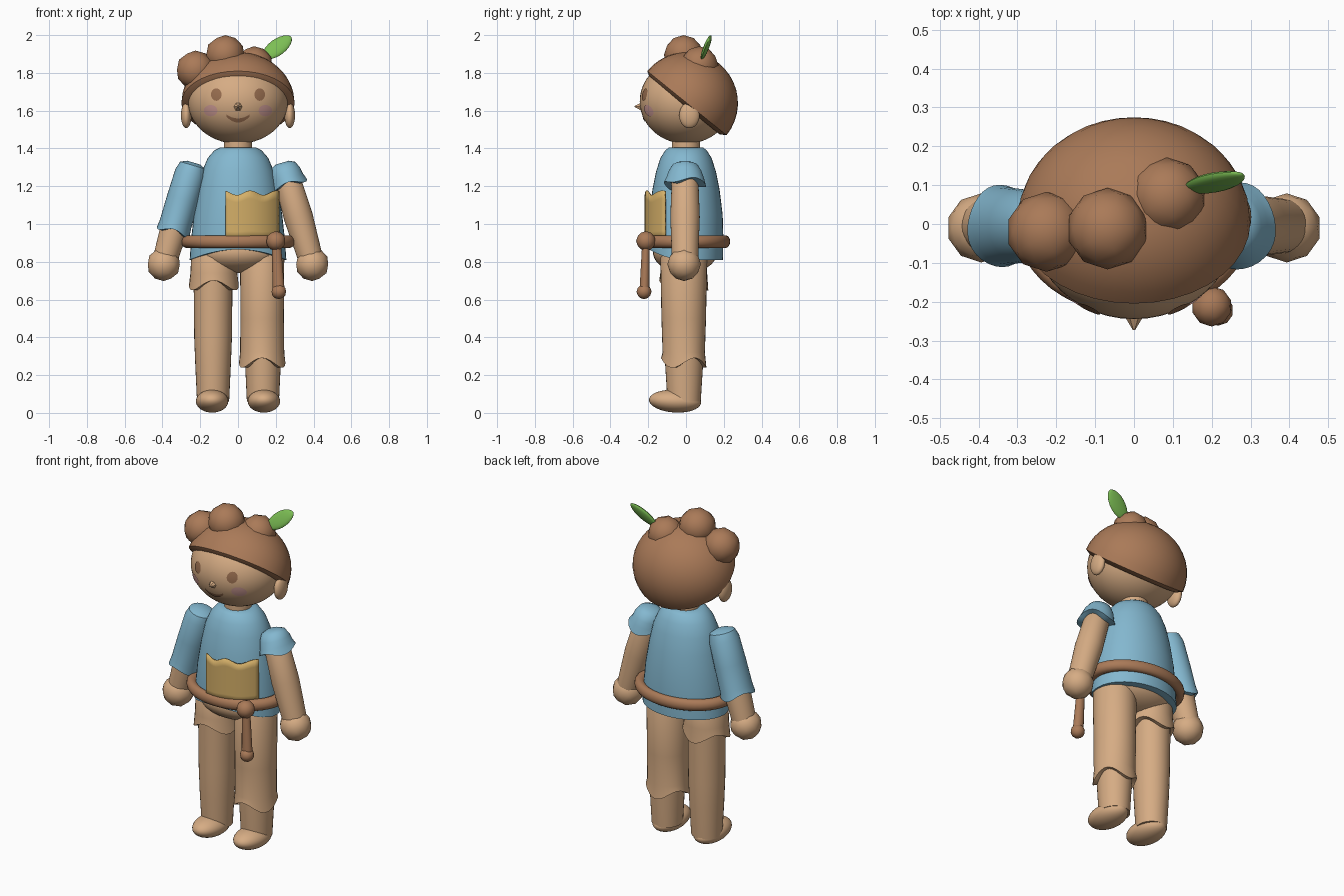
import bpy, bmesh
from math import sin, cos, pi, sqrt, radians
from mathutils import Matrix, Euler, Vector

cube = bpy.data.objects.get("Cube")
if cube:
    bpy.data.objects.remove(cube, do_unlink=True)


def linear(c):
    c /= 255
    return c / 12.92 if c < 0.04 else ((c + 0.055) / 1.055) ** 2.4


def material(name, *rgb):
    m = bpy.data.materials.new(name)
    m.use_nodes = True
    col = [linear(c) for c in rgb] + [1]
    m.diffuse_color = col
    m.node_tree.nodes["Principled BSDF"].inputs["Base Color"].default_value = col
    return m


SKIN = material("tan", 214, 172, 132)
HAIR = material("brown", 170, 122, 88)
BLUE = material("sky_blue", 132, 184, 208)
GOLD = material("sand_yellow", 212, 175, 104)
LEAF = material("leaf_green", 124, 190, 84)
FACE = material("face_brown", 150, 108, 78)
BLUSH = material("blush_pink", 203, 153, 147)


def finish(name, bm, mat, angle=40):
    bmesh.ops.recalc_face_normals(bm, faces=bm.faces)
    me = bpy.data.meshes.new(name)
    bm.to_mesh(me)
    bm.free()
    me.materials.append(mat)
    ob = bpy.data.objects.new(name, me)
    bpy.context.collection.objects.link(ob)
    bpy.ops.object.select_all(action='DESELECT')
    ob.select_set(True)
    bpy.context.view_layer.objects.active = ob
    bpy.ops.object.shade_smooth_by_angle(angle=radians(angle))
    return ob


def loft(name, rings, mat, loc=(0, 0, 0), rot=(0, 0, 0), hem=None, segs=32):
    """Stack elliptical rings (z, rx, ry); hem(angle) lifts the last two rings."""
    bm = bmesh.new()
    xf = Matrix.Translation(loc) @ Euler(rot).to_matrix().to_4x4()
    loops = []
    for i, (z, rx, ry) in enumerate(rings):
        loop = []
        for k in range(segs):
            a = 2 * pi * k / segs
            lift = hem(a) if hem and i >= len(rings) - 2 else 0
            loop.append(bm.verts.new(xf @ Vector((rx * cos(a), ry * sin(a), z + lift))))
        loops.append(loop)
    for a, b in zip(loops, loops[1:]):
        for k in range(segs):
            j = (k + 1) % segs
            bm.faces.new((a[k], a[j], b[j], b[k]))
    bm.faces.new(loops[0])
    bm.faces.new(loops[-1])
    return finish(name, bm, mat)


def ball(name, loc, size, mat, rot=(0, 0, 0), u=32, v=20):
    bm = bmesh.new()
    bmesh.ops.create_uvsphere(bm, u_segments=u, v_segments=v, radius=1)
    bm.transform(Matrix.LocRotScale(Vector(loc), Euler(rot), Vector(size)))
    return finish(name, bm, mat, 60)


def faceted_ball(name, loc, r, mat):
    bm = bmesh.new()
    bmesh.ops.create_icosphere(bm, subdivisions=2, radius=r)
    bm.transform(Matrix.Translation(loc))
    return finish(name, bm, mat, 60)


def patch(name, point, nu, nv, mat):
    """Sheet of nu x nv cells following point(u, v)."""
    bm = bmesh.new()
    g = [[bm.verts.new(point(i / nu, j / nv)) for j in range(nv + 1)] for i in range(nu + 1)]
    for i in range(nu):
        for j in range(nv):
            bm.faces.new((g[i][j], g[i + 1][j], g[i + 1][j + 1], g[i][j + 1]))
    bmesh.ops.remove_doubles(bm, verts=bm.verts, dist=1e-5)
    return finish(name, bm, mat)


# Head, ears and nose
HEAD = Vector((0, 0, 1.65))
HX, HY, HZ = 0.265, 0.245, 0.225
ball("head", HEAD, (HX, HY, HZ), SKIN, u=48, v=28)
loft("neck", [(1.36, .075, .075), (1.46, .075, .075)], SKIN)
loft("nose", [(0, .024, .024), (.035, .003, .003)], SKIN,
     loc=(0, -.238, 1.622), rot=(pi / 2, 0, 0), segs=6)
for s, side in ((1, "left"), (-1, "right")):
    ball(side + "_ear", (s * .274, .018, 1.575), (.028, .054, .068), SKIN)


# Painted face
def on_head(x, z):
    y = -HY * sqrt(1 - (x / HX) ** 2 - ((z - HEAD.z) / HZ) ** 2)
    return Vector((x, y - .004, z))


def face_spot(name, cx, cz, rx, rz, mat):
    patch(name, lambda u, v: on_head(cx + rx * v * cos(2 * pi * u), cz + rz * v * sin(2 * pi * u)),
          20, 4, mat)


for s, side in ((1, "left"), (-1, "right")):
    face_spot(side + "_eye", s * .115, 1.685, .028, .033, FACE)
    face_spot(side + "_cheek", s * .145, 1.6, .036, .03, BLUSH)


def smile(u, v):
    x = .06 * (2 * u - 1)
    bend = (x / .06) ** 2
    return on_head(x, 1.537 + .03 * bend + (v * (.022 - .01 * bend)))


patch("mouth", smile, 14, 2, FACE)

# Hair cap tilted backwards, with a lip turned in towards the head
R = .27
dome = [(R * sin(a), R * 1.11 * cos(a), R * cos(a))
        for a in (pi / 2 * (1 - i / 10) for i in range(11))]
dome[0] = (R, .004, .004)
loft("hair_cap", dome + [(-.02, .262, .238), (-.02, .2, .18)], HAIR,
     loc=(0, .005, 1.64), rot=(radians(-39), 0, 0), segs=36)
for name, loc, r in (("right_bun", (-.225, -.02, 1.815), .103),
                     ("middle_bun", (-.068, -.012, 1.895), .105),
                     ("left_bun", (.085, .07, 1.84), .101)):
    faceted_ball(name, loc, r, HAIR)

# Leaf: a thin spindle
along = Vector((.145, .04, .11)).normalized()
flat = Vector((0, -.89, .45))
flat = (flat - along * flat.dot(along)).normalized()
axes = Matrix((flat.cross(along), flat, along)).transposed().to_euler()
loft("leaf", [(-.095 * cos(pi * i / 12), .002 + .045 * sin(pi * i / 12) ** 1.2,
               .001 + .014 * sin(pi * i / 12)) for i in range(13)],
     LEAF, loc=(.207, .107, 1.935), rot=axes, segs=16)

# Shirt with a raised front hem, and its patch
loft("shirt", [(1.405, .095, .09), (1.39, .125, .11), (1.35, .16, .135), (1.28, .19, .158),
               (1.18, .212, .178), (1.05, .234, .194), (.92, .248, .198),
               (.81, .256, .196), (.81, .2, .14)],
     BLUE, hem=lambda a: .055 * max(0, -sin(a)) ** 2, segs=40)


def chest_patch(u, v):
    x = -.065 + .28 * u
    top = 1.165 + .012 * cos(4 * pi * u + .5)
    return Vector((x, -.214 * sqrt(1 - (x / .25) ** 2), .92 + (top - .92) * v))


pocket = patch("chest_patch", chest_patch, 20, 6, GOLD)
thick = pocket.modifiers.new("thickness", 'SOLIDIFY')
thick.thickness = .009
thick.offset = 0

# Belt, knot and hanging end
bpy.ops.mesh.primitive_torus_add(major_radius=.27, minor_radius=.034, major_segments=48,
                                 minor_segments=14, location=(0, 0, .907))
belt = bpy.context.object
belt.name = "belt"
belt.scale = (1, .77, 1)
belt.data.materials.append(HAIR)
bpy.ops.object.shade_smooth_by_angle(angle=radians(60))
faceted_ball("belt_knot", (.2, -.212, .91), .052, HAIR)
loft("belt_end", [(0, .024, .02), (-.27, .032, .027)], HAIR,
     loc=(.202, -.212, .91), rot=(-.03, -.05, 0), segs=14)
faceted_ball("belt_tip", (.216, -.222, .642), .04, HAIR)


# Arms, hands and two different sleeves
def wave(amount):
    return lambda a: amount * sin(3 * a)


for s, side in ((1, "left"), (-1, "right")):
    place = dict(loc=(s * .235, -.005, 1.325), rot=(0, -s * .286, 0))
    loft(side + "_arm", [(-.03, .05, .05), (-.08, .07, .07), (-.3, .077, .078),
                         (-.52, .066, .07)], SKIN, **place)
    faceted_ball(side + "_hand", (s * .393, -.01, .787), .089, SKIN)
    if s > 0:
        sleeve = [(0, .035, .035), (-.015, .066, .068), (-.05, .082, .088),
                  (-.085, .088, .1), (-.12, .1, .112), (-.12, .07, .07)]
    else:
        sleeve = [(0, .035, .035), (-.015, .07, .07), (-.06, .083, .087), (-.2, .086, .095),
                  (-.34, .086, .1), (-.38, .09, .106), (-.38, .07, .07)]
    loft(side + "_sleeve", sleeve, BLUE, hem=wave(.012), **place)

# Hips, legs, feet and uneven trouser legs
ball("hips", (0, -.005, .85), (.235, .17, .11), SKIN)
for s, side in ((1, "left"), (-1, "right")):
    x = s * .132
    loft(side + "_leg", [(.82, .104, .11), (.4, .1, .105), (.25, .094, .1), (.06, .085, .088)],
         SKIN, loc=(x, -.01, 0))
    ball(side + "_foot", (x + s * .005, -.058, .062), (.086, .138, .06), SKIN, rot=(-.06, 0, 0))
    if s > 0:
        trouser = [(.87, .1, .1), (.82, .117, .124), (.5, .115, .118),
                   (.32, .117, .112), (.265, .123, .12), (.265, .09, .09)]
    else:
        trouser = [(.87, .1, .1), (.82, .12, .124), (.74, .124, .124),
                   (.675, .132, .13), (.675, .09, .09)]
    loft(side + "_trouser", trouser, SKIN, loc=(s * .128, -.012, 0), hem=wave(.026))
